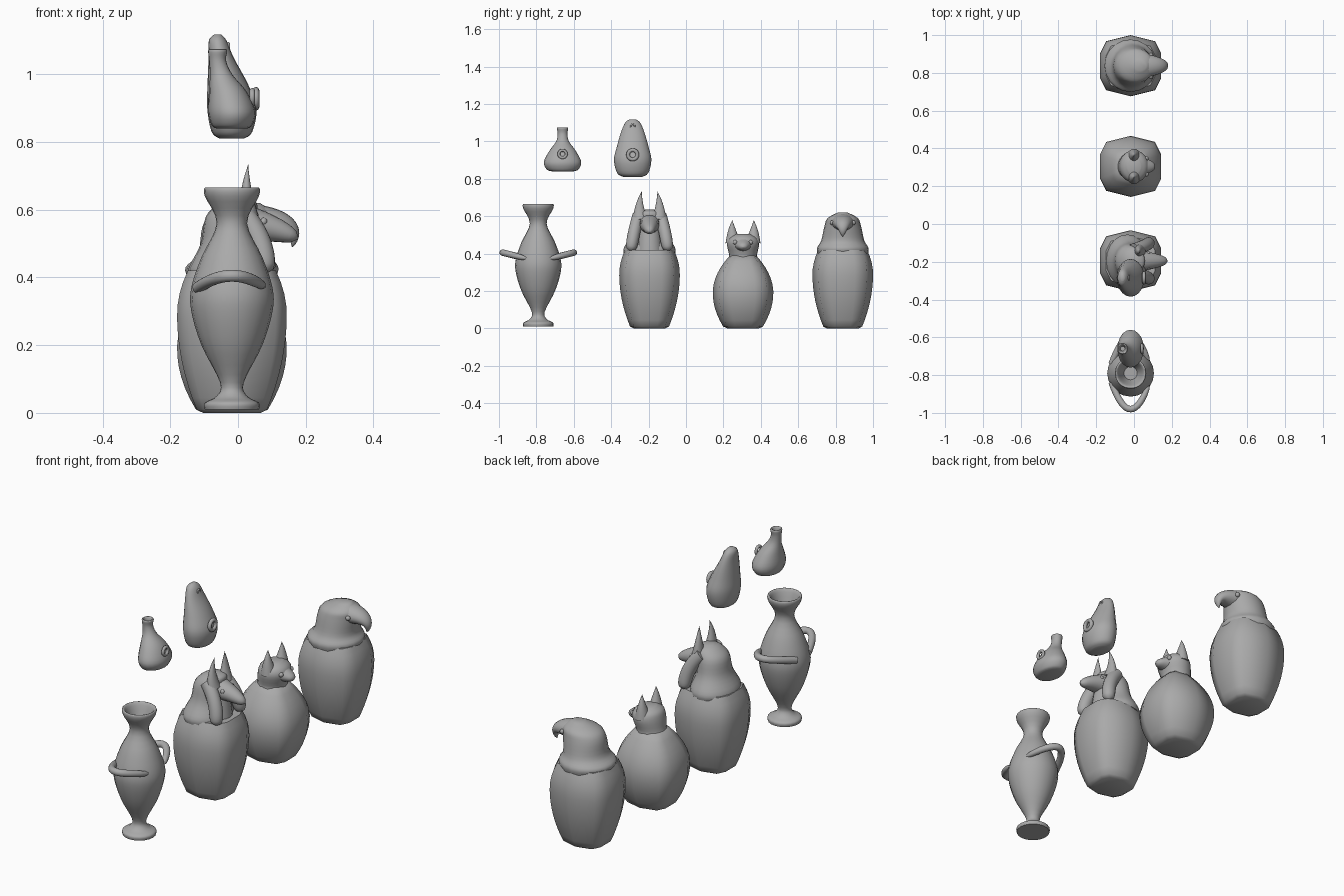
import bpy
import bmesh
import math
from mathutils import Vector

cube = bpy.data.objects.get("Cube")
if cube:
    bpy.data.objects.remove(cube, do_unlink=True)

# One clay colour throughout
clay = bpy.data.materials.new("grey_clay")
clay.use_nodes = True
grey = (0.4, 0.4, 0.4, 1)
clay.diffuse_color = grey
clay.node_tree.nodes["Principled BSDF"].inputs["Base Color"].default_value = grey

# Horizontal cross-sections: round, and a blunt square with a ridge on each side
ROUND = [(math.cos(math.tau * i / 20), math.sin(math.tau * i / 20)) for i in range(20)]
quarter = [(1, .4), (.8, .8), (0, 1)]
half = quarter + [(-u, v) for u, v in reversed(quarter[:-1])]
BLOCKY = half + [(-u, -v) for u, v in half]

AXIS = -.018
AMPHORA, JACKAL, CAT, FALCON = -.79, -.195, .305, .838
TALL_POT, SMALL_POT = -.285, -.66


def finish(obj, name):
    obj.name = name
    obj.data.materials.append(clay)
    bpy.ops.object.select_all(action='DESELECT')
    obj.select_set(True)
    bpy.context.view_layer.objects.active = obj
    bpy.ops.object.shade_smooth_by_angle(angle=math.radians(60))


def skin(name, rings, section=ROUND):
    """Skin rings of (centre, first half-axis, second half-axis) and cap the ends."""
    bm = bmesh.new()
    loops = [[bm.verts.new(centre + u * first + v * second) for u, v in section]
             for centre, first, second in rings]
    for low, high in zip(loops, loops[1:]):
        for i in range(len(section)):
            bm.faces.new((low[i - 1], low[i], high[i], high[i - 1]))
    bm.faces.new(loops[0])
    bm.faces.new(loops[-1])
    bmesh.ops.recalc_face_normals(bm, faces=bm.faces[:])
    mesh = bpy.data.meshes.new(name)
    bm.to_mesh(mesh)
    bm.free()
    obj = bpy.data.objects.new(name, mesh)
    bpy.context.collection.objects.link(obj)
    finish(obj, name)


def smooth_path(points, steps=4):
    """Run a smooth curve through all the points."""
    last = len(points) - 1
    path = []
    for i in range(last):
        before, start, end, after = (points[max(0, min(last, i + k))] for k in range(-1, 3))
        for step in range(steps):
            t = step / steps
            s = 1 - t
            path.append([b + t * t * (3 - 2 * t) * (c - b) + t * s * (s * (c - a) - t * (d - b)) / 2
                         for a, b, c, d in zip(before, start, end, after)])
    return path + [points[-1]]


def upright(name, y, shape):
    """Stack level rings given as (x, z, half depth, half width)."""
    skin(name, [(Vector((x, y, z)), Vector((depth, 0, 0)), Vector((0, width, 0)))
                for x, z, depth, width in smooth_path(shape)])


def jar(name, y, foot, belly, belly_z, neck, top):
    """Stand a jar whose radius falls off from its belly towards foot and neck."""
    profile = [(0, foot * .85)]
    for i in range(13):
        z = .01 + (top - .01) * i / 12
        if z < belly_z:
            radius = belly - (belly - foot) * (1 - z / belly_z) ** 2
        else:
            radius = belly - (belly - neck) * ((z - belly_z) / (top - belly_z)) ** 2
        profile.append((z, radius))
    skin(name, [(Vector((AXIS, y, z)), Vector((r, 0, 0)), Vector((0, r, 0)))
                for z, r in profile], BLOCKY)


def horn(name, y, base, bend, tip, depth, width, blunt=0):
    """Sweep a tapering, round-ended limb along a bent path."""
    base, bend, tip = (Vector(p) + Vector((0, y, 0)) for p in (base, bend, tip))
    rings = []
    for i in range(17):
        t = i / 16
        centre = base.lerp(bend, t).lerp(bend.lerp(tip, t), t)
        along = (bend - base).lerp(tip - bend, t).normalized()
        first = Vector((0, 1, 0)).cross(along).normalized()
        size = (1 + (blunt - 1) * t) * math.sqrt(1 - t ** 12) + .02
        rings.append((centre, first * depth * size, along.cross(first) * width * size))
    skin(name, rings)


def pair(name, y, *points, **sizes):
    for side, sign in (("back_", 1), ("front_", -1)):
        horn(side + name, y, *[(x, sign * offset, z) for x, offset, z in points], **sizes)


def eyes(name, y, x, offset, z):
    for side, sign in (("back_", 1), ("front_", -1)):
        bpy.ops.mesh.primitive_uv_sphere_add(segments=12, ring_count=8, radius=.012,
                                             location=(x, y + sign * offset, z))
        finish(bpy.context.object, side + name)


def lip(name, y, x, z, radius):
    bpy.ops.mesh.primitive_torus_add(major_radius=radius, minor_radius=radius * .4,
                                     major_segments=20, minor_segments=8,
                                     location=(x, y, z), rotation=(0, math.pi / 2, 0))
    finish(bpy.context.object, name)


# Amphora: foot, stem, belly, neck, lip and hollow mouth
outline = [(.01, .08), (.03, .08), (.05, .045), (.09, .035), (.2, .09), (.3, .12), (.37, .12),
           (.46, .09), (.56, .045), (.64, .08), (.665, .08), (.65, .065), (.56, .035)]
upright("amphora", AMPHORA, [(AXIS, z, r, r) for z, r in outline])
pair("amphora_handle", AMPHORA, (AXIS - .1, .05, .37), (AXIS, .33, .44), (AXIS + .1, .05, .37),
     depth=.017, width=.017, blunt=1)

# Jar bodies
jar("jackal_jar", JACKAL, foot=.1, belly=.162, belly_z=.29, neck=.13, top=.42)
jar("cat_jar", CAT, foot=.1, belly=.162, belly_z=.19, neck=.07, top=.39)
jar("falcon_jar", FALCON, foot=.1, belly=.162, belly_z=.29, neck=.13, top=.42)

# Jackal lid: wig, lappets, neck, head, ears and eyes
upright("jackal_wig", JACKAL, [(-.035, .4, .11, .137), (-.035, .43, .11, .137), (-.03, .5, .08, .1),
                               (-.02, .58, .075, .085), (0, .62, .055, .06), (0, .635, .02, .02)])
pair("wig_lappet", JACKAL, (0, .06, .6), (.08, .085, .52), (.08, .1, .41),
     depth=.033, width=.032, blunt=1)
horn("jackal_neck", JACKAL, (.02, 0, .41), (.02, 0, .5), (.01, 0, .58), depth=.07, width=.07, blunt=.7)
horn("jackal_head", JACKAL, (-.02, 0, .56), (.08, 0, .56), (.178, 0, .515),
     depth=.065, width=.07, blunt=.3)
pair("jackal_ear", JACKAL, (.03, .05, .58), (.02, .06, .66), (.03, .042, .733), depth=.03, width=.04)
eyes("jackal_eye", JACKAL, .075, .038, .565)

# Cat lid: head, muzzle, ears and eyes
upright("cat_head", CAT, [(AXIS, .36, .09, .09), (-.014, .385, .073, .074), (0, .45, .078, .086),
                          (0, .485, .066, .074), (0, .505, .035, .04)])
horn("cat_muzzle", CAT, (.03, 0, .45), (.07, 0, .445), (.112, 0, .434), depth=.045, width=.06, blunt=.3)
pair("cat_ear", CAT, (0, .053, .46), (0, .062, .53), (0, .057, .578), depth=.035, width=.04)
eyes("cat_eye", CAT, .065, .042, .46)

# Falcon lid: hooded head, hooked beak and eyes
upright("falcon_head", FALCON, [(AXIS, .4, .13, .135), (AXIS, .43, .137, .138), (-.01, .47, .108, .115),
                                (0, .55, .105, .097), (.015, .59, .09, .08), (.035, .62, .03, .025)])
horn("falcon_beak", FALCON, (.05, 0, .565), (.19, 0, .57), (.16, 0, .49), depth=.05, width=.065, blunt=.1)
eyes("falcon_eye", FALCON, .09, .057, .565)

# Raised pear-shaped pot with a spout and a vent
upright("tall_pot", TALL_POT, [(AXIS, .81, .035, .05), (AXIS, .83, .06, .083), (AXIS, .9, .073, .1),
                               (-.03, .97, .06, .085), (-.05, 1.05, .037, .062),
                               (-.06, 1.1, .026, .04), (-.06, 1.118, .01, .015)])
lip("tall_pot_spout", TALL_POT, .053, .928, .025)
lip("tall_pot_vent", TALL_POT, -.028, 1.08, .011)

# Raised small pot with an open neck and a spout
upright("small_pot", SMALL_POT, [(AXIS, .84, .045, .06), (AXIS, .85, .06, .085), (AXIS, .89, .07, .1),
                                 (-.03, .95, .055, .07), (-.05, 1, .033, .034), (-.06, 1.04, .025, .026),
                                 (-.06, 1.07, .028, .03), (-.06, 1.07, .02, .02), (-.06, 1.03, .012, .012)])
lip("small_pot_spout", SMALL_POT, .042, .932, .02)
